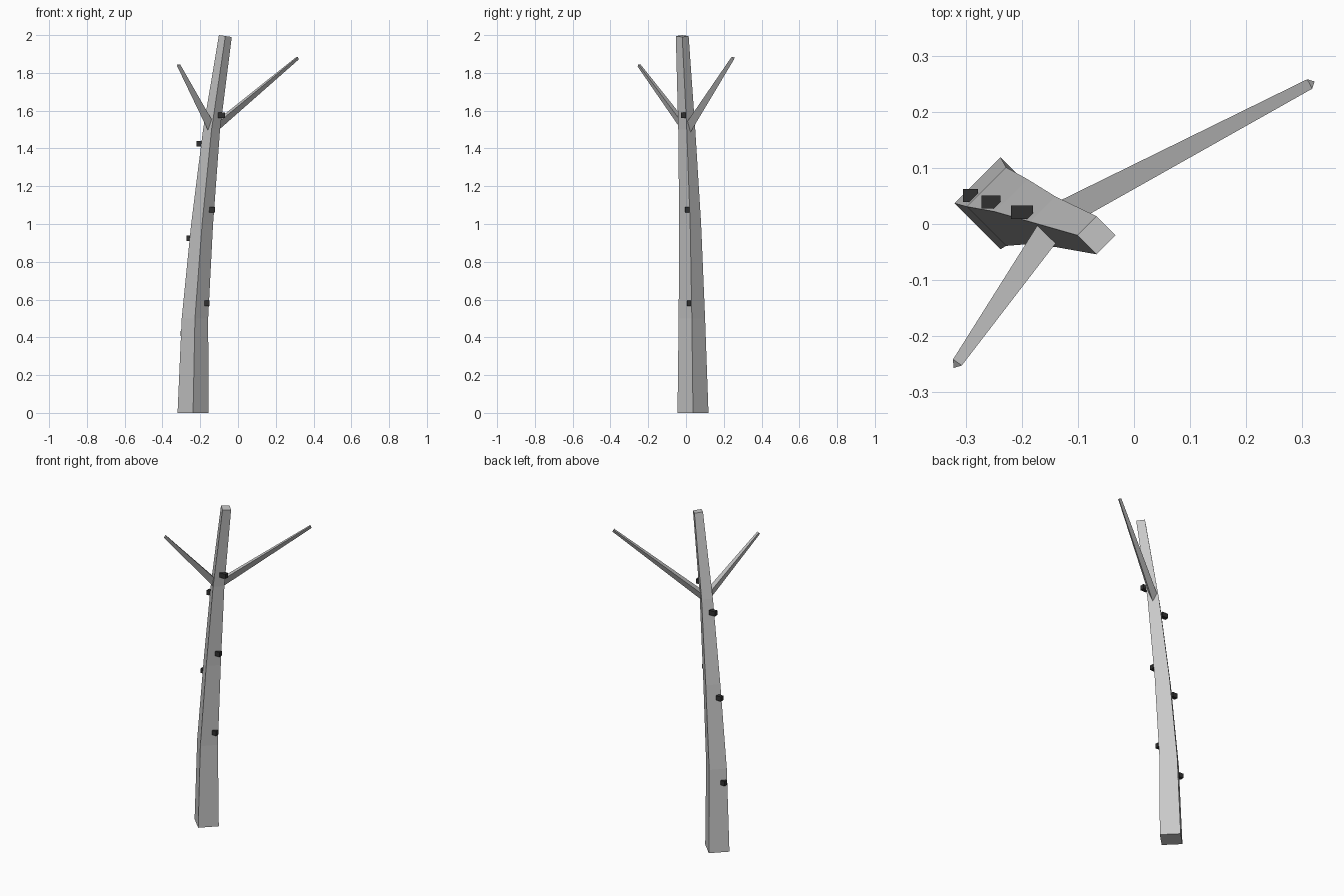
import bpy, bmesh, math
from mathutils import Vector

if "Cube" in bpy.data.objects:
    bpy.data.objects.remove(bpy.data.objects["Cube"])


def material(name, value):
    m = bpy.data.materials.new(name)
    m.diffuse_color = (value, value, value, 1)
    m.use_nodes = True
    m.node_tree.nodes["Principled BSDF"].inputs["Base Color"].default_value = m.diffuse_color
    return m


bark = material("pale_bark", 0.58)
dark = material("dark_knot", 0.03)


def make_object(name, bm, mat):
    bmesh.ops.recalc_face_normals(bm, faces=bm.faces[:])
    me = bpy.data.meshes.new(name)
    bm.to_mesh(me)
    bm.free()
    me.materials.append(mat)
    ob = bpy.data.objects.new(name, me)
    bpy.context.collection.objects.link(ob)
    return ob


def loft(name, rings, mat):
    """Skin a capped tube through rings of points."""
    bm = bmesh.new()
    loops = [[bm.verts.new(p) for p in ring] for ring in rings]
    n = len(loops[0])
    for a, b in zip(loops, loops[1:]):
        for i in range(n):
            j = (i + 1) % n
            bm.faces.new((a[i], a[j], b[j], b[i]))
    bm.faces.new(loops[0])
    bm.faces.new(loops[-1])
    return make_object(name, bm, mat)


# Trunk: bent, tapering diamond section (x, y, z, radius, tilt)
sections = [(-0.238, 0.037, 0.0, 0.082, 0.0),
            (-0.228, 0.031, 0.5, 0.070, 0.0),
            (-0.190, 0.022, 1.0, 0.058, 0.0),
            (-0.140, 0.004, 1.5, 0.045, 0.0),
            (-0.067, -0.020, 1.995, 0.034, 0.005)]
rings = []
for x, y, z, r, tilt in sections:
    ring = []
    for k in range(4):
        c, s = math.cos(k * math.pi / 2), math.sin(k * math.pi / 2)
        ring.append((x + r * c, y + r * s, z - tilt * c))
    rings.append(ring)
loft("trunk", rings, bark)


# Branches: three-sided tapering spikes with a flat upper face
def branch(name, start, end, r0, r1):
    a, b = Vector(start), Vector(end)
    d = (b - a).normalized()
    side = d.cross(Vector((0, 0, 1))).normalized()
    up = side.cross(d)
    rings = []
    for p, r in ((a, r0), (b, r1)):
        rings.append([p + r * (math.cos(t) * side + math.sin(t) * up)
                      for t in (math.radians(v) for v in (30, 150, 270))])
    loft(name, rings, bark)


branch("right_branch", (-0.14, 0.011, 1.50), (0.316, 0.251, 1.88), 0.028, 0.011)
branch("left_branch", (-0.14, 0.004, 1.50), (-0.317, -0.250, 1.842), 0.028, 0.011)


# Knots: small blocks half sunk into the bark (x min, x max, y min, y max, z)
knots = [(-0.178, -0.152, 0.004, 0.027, 0.58),
         (-0.156, -0.122, -0.006, 0.018, 1.075),
         (-0.106, -0.068, -0.026, 0.000, 1.575),
         (-0.305, -0.278, 0.039, 0.062, 0.42),
         (-0.272, -0.238, 0.028, 0.051, 0.925),
         (-0.219, -0.180, 0.009, 0.033, 1.425)]
for i, (x0, x1, y0, y1, z) in enumerate(knots):
    loft(f"knot_{i + 1}",
         [[(x0, y0, h), (x1, y0, h), (x1, y1, h), (x0, y1, h)]
          for h in (z - 0.014, z + 0.014)], dark)
